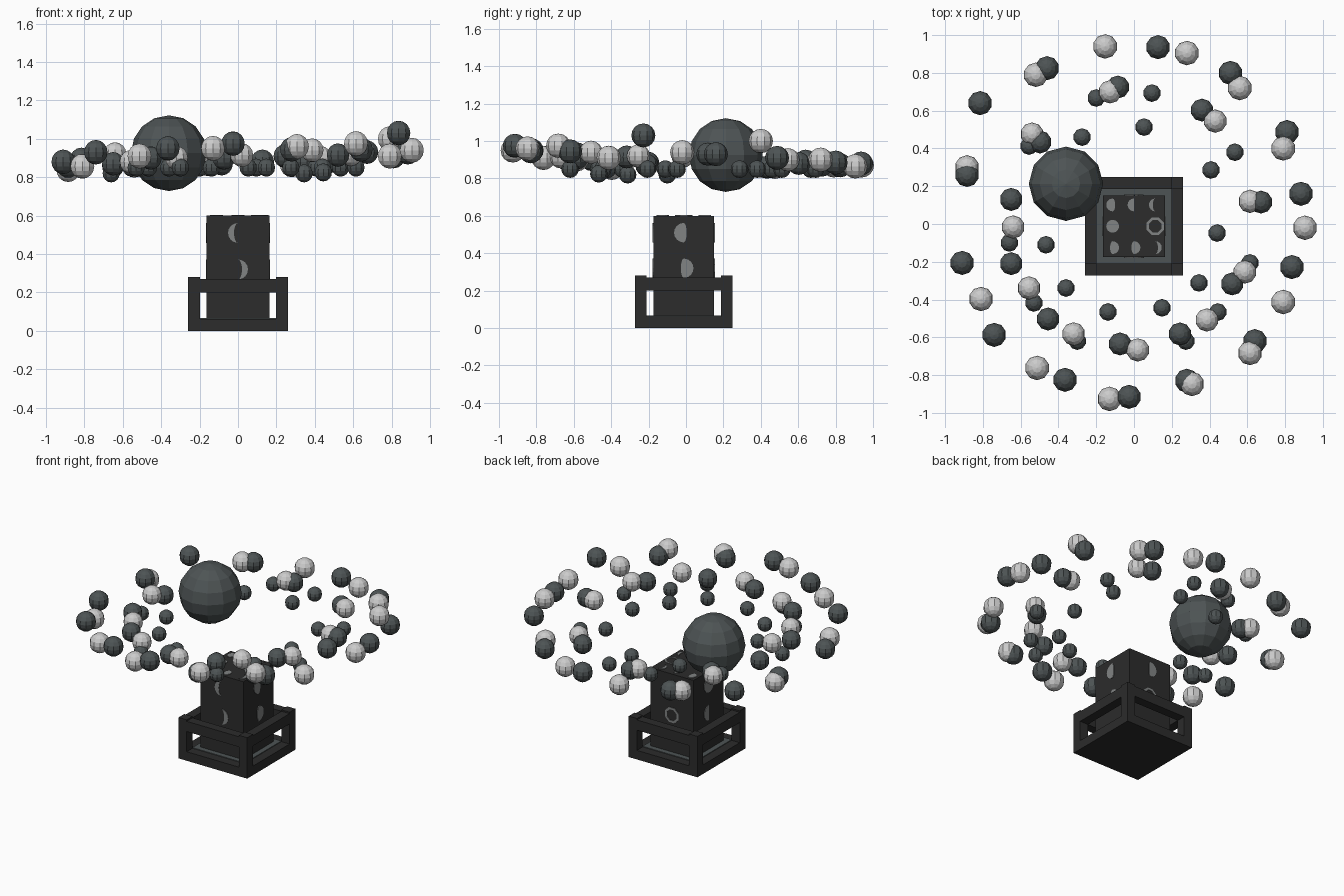
import bpy, bmesh, math
from mathutils import Vector

if "Cube" in bpy.data.objects:
    bpy.data.objects.remove(bpy.data.objects["Cube"])


def mat(name, r, g, b):
    m = bpy.data.materials.new(name)
    m.diffuse_color = (r, g, b, 1)
    m.use_nodes = True
    m.node_tree.nodes["Principled BSDF"].inputs["Base Color"].default_value = m.diffuse_color
    return m


CHARCOAL = mat("charcoal", 0.025, 0.025, 0.025)
SLATE = mat("slate grey", 0.075, 0.088, 0.09)
PALE = mat("pale grey", 0.60, 0.60, 0.60)
MARK = mat("mark grey", 0.22, 0.23, 0.23)


def finish(name, bm, material):
    bmesh.ops.recalc_face_normals(bm, faces=bm.faces)
    me = bpy.data.meshes.new(name)
    bm.to_mesh(me)
    bm.free()
    me.materials.append(material)
    return add(name, me)


def add(name, me, loc=(0, 0, 0)):
    ob = bpy.data.objects.new(name, me)
    ob.location = loc
    bpy.context.collection.objects.link(ob)
    return ob


def box(name, lo, hi, material):
    bm = bmesh.new()
    bmesh.ops.create_cube(bm, size=1)
    for v in bm.verts:
        v.co = [lo[i] + (v.co[i] + 0.5) * (hi[i] - lo[i]) for i in range(3)]
    return finish(name, bm, material)


# Square tray: slab, floor, corner posts and top rails
CY = -0.012
H, W = 0.26, 0.062
box("base_slab", (-H, CY - H, 0), (H, CY + H, 0.062), CHARCOAL)
box("tray_floor", (-H + W, CY - H + W, 0.06), (H - W, CY + H - W, 0.067), SLATE)
for sx in (-1, 1):
    for sy in (-1, 1):
        x, y = sx * (H - W / 2), CY + sy * (H - W / 2)
        box("corner_post", (x - W / 2, y - W / 2, 0.06), (x + W / 2, y + W / 2, 0.28), CHARCOAL)
for s in (-1, 1):
    c = s * (H - W / 2)
    box("side_rail", (c - W / 2, CY - H + W, 0.2), (c + W / 2, CY + H - W, 0.27), CHARCOAL)
    box("cross_rail", (-H + W, CY + c - W / 2, 0.2), (H - W, CY + c + W / 2, 0.27), CHARCOAL)

# Central column
B = 0.163
TOP = 0.6
box("column", (-B, CY - B, 0.06), (B, CY + B, TOP), CHARCOAL)


# Thin moon-phase plates on the column
def plate(name, pairs, origin, u, v):
    """Strip of quads between paired edge points, raised off the face."""
    n = u.cross(v)
    bm = bmesh.new()
    for (a, b), (c, d) in zip(pairs, pairs[1:]):
        pts = [origin + u * p[0] + v * p[1] for p in (a, b, d, c)]
        lo = [bm.verts.new(p - n * 0.002) for p in pts]
        hi = [bm.verts.new(p + n * 0.004) for p in pts]
        bm.faces.new(hi)
        for i in range(4):
            j = (i + 1) % 4
            bm.faces.new((lo[i], lo[j], hi[j], hi[i]))
    bmesh.ops.remove_doubles(bm, verts=bm.verts, dist=0.0002)
    return finish(name, bm, MARK)


def phase(origin, u, v, r, side, k):
    """Lit edge on one side, terminator at k (-1 full, 0 half, near 1 thin)."""
    pairs = []
    for i in range(9):
        a = math.pi * (0.02 + 0.96 * i / 8) - math.pi / 2
        c, s = math.cos(a) * r, math.sin(a) * r
        pairs.append(((side * c, s), (side * c * k, s)))
    plate("phase_mark", pairs, origin, u, v)


def ring(origin, u, v, r):
    pairs = []
    for i in range(9):
        a = math.pi / 8 + math.pi / 4 * i
        c, s = math.cos(a), math.sin(a)
        pairs.append(((c * r, s * r), (c * r * 0.72, s * r * 0.72)))
    plate("ring_mark", pairs, origin, u, v)


X, Y, Z = Vector((1, 0, 0)), Vector((0, 1, 0)), Vector((0, 0, 1))
mid = Vector((0, CY, 0))
# direction along face, upper (side, k), lower (side, k); None is a ring
for u, upper, lower in ((X, (-1, 0.4), (1, 0.4)),
                        (Y, (-1, -0.3), (1, -0.3)),
                        (-X, (1, -0.1), None),
                        (-Y, (1, -1), (-1, 0.0))):
    n = u.cross(Z)
    for z, p in ((0.51, upper), (0.32, lower)):
        o = mid + n * B + Z * z
        if p:
            phase(o, u, Z, 0.052, *p)
        else:
            ring(o, u, Z, 0.055)
g = 0.113
for ix, iy, s, k in ((-1, 1, -1, -0.4), (0, 1, -1, 0), (1, 1, -1, 0.4), (-1, 0, 1, -1),
                     (-1, -1, 1, -0.4), (0, -1, 1, -0.4), (1, -1, 1, 0.4)):
    phase(mid + Vector((ix * g, iy * g, TOP)), X, Y, 0.034, s, k)
ring(mid + Vector((g, 0, TOP)), X, Y, 0.05)


# Floating balls
def balls(name, r, material, points, segs=10):
    bm = bmesh.new()
    bmesh.ops.create_uvsphere(bm, u_segments=segs, v_segments=8, radius=r)
    me = bpy.data.meshes.new(name)
    bm.to_mesh(me)
    bm.free()
    me.materials.append(material)
    for p in points:
        add(name, me, p if len(p) == 3 else (p[0], p[1], 0.85))


balls("large_sphere", 0.197, SLATE, [(-0.36, 0.213, 0.925)], 12)
balls("outer_pale_ball", 0.065, PALE, [
    (-0.153, 0.94, 0.87), (0.28, 0.905, 0.865), (0.56, 0.72, 0.9), (0.79, 0.4, 1.0),
    (0.905, -0.02, 0.94), (0.79, -0.413, 0.91), (0.614, -0.683, 0.975),
    (0.307, -0.847, 0.96), (-0.13, -0.926, 0.95), (-0.513, -0.762, 0.91),
    (-0.81, -0.397, 0.857), (-0.884, 0.3, 0.84), (-0.52, 0.79, 0.87)])
balls("inner_pale_ball", 0.062, PALE, [
    (-0.127, 0.7, 0.88), (0.43, 0.545, 0.9), (0.614, 0.12, 0.93), (0.587, -0.254, 0.92),
    (0.386, -0.508, 0.94), (0.02, -0.667, 0.915), (-0.32, -0.582, 0.9),
    (-0.556, -0.339, 0.88), (-0.64, -0.016, 0.92), (-0.54, 0.476, 0.86)])
balls("outer_dark_ball", 0.064, SLATE, [
    (0.127, 0.936, 0.88), (0.51, 0.8, 0.885), (0.81, 0.487, 0.91), (0.884, 0.16, 0.93),
    (0.836, -0.228, 1.03), (0.64, -0.62, 0.945), (0.28, -0.83, 0.945),
    (-0.026, -0.915, 0.975), (-0.365, -0.825, 0.95), (-0.74, -0.587, 0.93),
    (-0.91, -0.206, 0.88), (-0.884, 0.26, 0.86), (-0.815, 0.64, 0.89), (-0.46, 0.825, 0.87)])
balls("inner_dark_ball", 0.061, SLATE, [
    (-0.085, 0.725, 0.87), (0.36, 0.603, 0.88), (0.672, 0.116, 0.93), (0.52, -0.317, 0.915),
    (0.243, -0.582, 0.91), (-0.074, -0.635, 0.9), (-0.455, -0.503, 0.9),
    (-0.65, -0.21, 0.87), (-0.65, 0.13, 0.86), (-0.497, 0.434, 0.86)])
balls("small_dark_ball", 0.047, SLATE, [
    (0.095, 0.693), (0.053, 0.513), (0.534, 0.38), (0.407, 0.286), (0.44, -0.048),
    (0.344, -0.312, 0.82), (0.614, -0.206), (0.444, -0.466, 0.825), (0.148, -0.444),
    (0.275, -0.62), (-0.138, -0.466), (-0.3, -0.62), (-0.36, -0.339), (-0.53, -0.418),
    (-0.466, -0.11), (-0.66, -0.1, 0.82), (-0.275, 0.46), (-0.2, 0.667), (-0.556, 0.413),
    (-0.4, 0.2, 0.79)])
